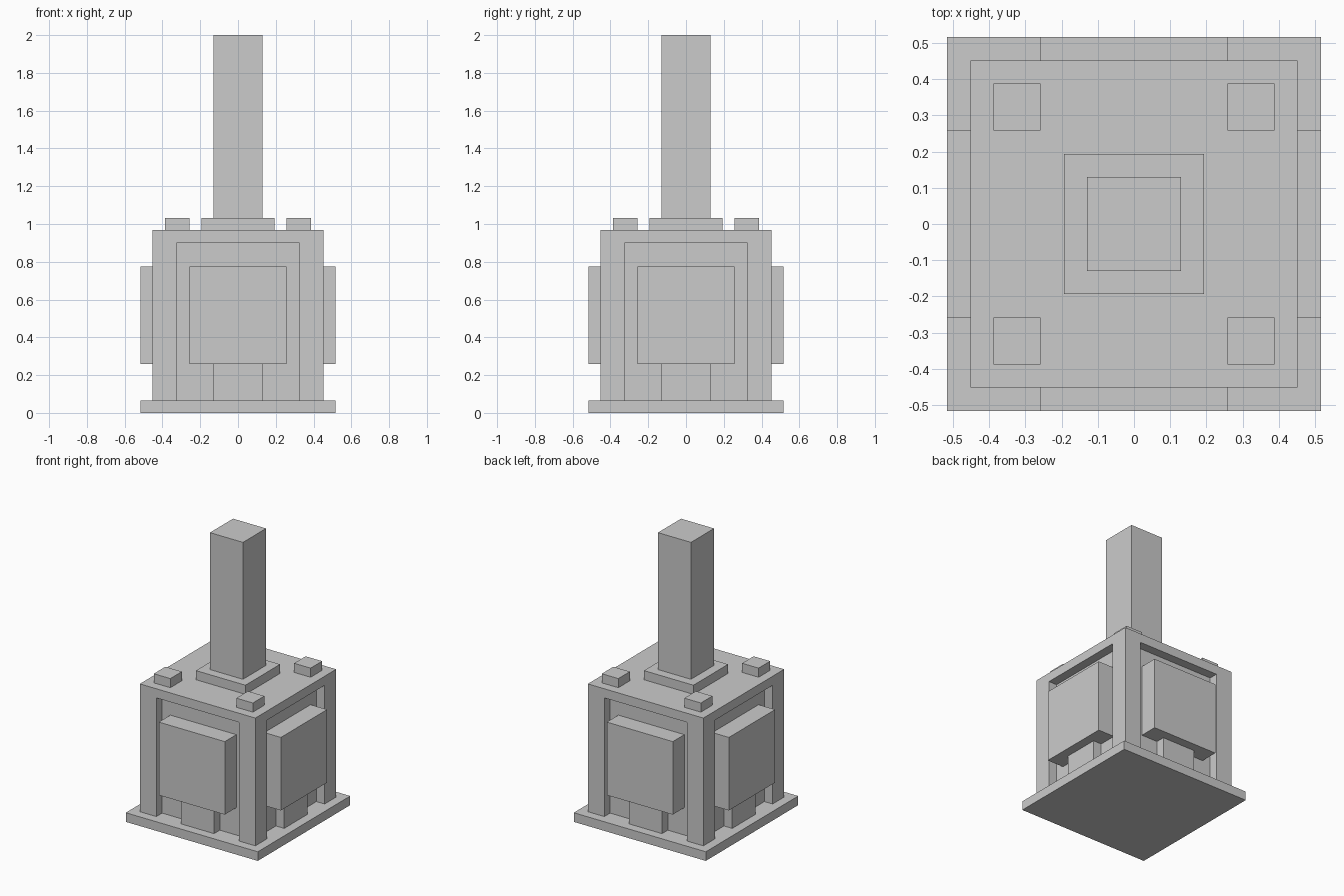
import bpy
import bmesh
from math import pi
from mathutils import Matrix, Vector

if "Cube" in bpy.data.objects:
    bpy.data.objects.remove(bpy.data.objects["Cube"])

U = 2 / 31  # one grid step of the blocky design


def block(name, lo, hi, turns=1):
    """Box from corner lo to corner hi (grid steps), repeated around z in quarter turns."""
    lo, hi = Vector(lo) * U, Vector(hi) * U
    for i in range(turns):
        bm = bmesh.new()
        bmesh.ops.create_cube(bm, size=1)
        size = hi - lo
        mat = Matrix.Rotation(i * pi / 2, 4, 'Z') @ Matrix.Translation((lo + hi) / 2)
        bm.transform(mat @ Matrix.Diagonal((*size, 1)))
        mesh = bpy.data.meshes.new(name)
        bm.to_mesh(mesh)
        bm.free()
        obj = bpy.data.objects.new(name if turns == 1 else f"{name}_{i + 1}", mesh)
        bpy.context.collection.objects.link(obj)


# Base, recessed core and roof slab
block("base_plate", (-8, -8, 0), (8, 8, 1))
block("core", (-6, -6, 1), (6, 6, 14))
block("roof_slab", (-7, -7, 14), (7, 7, 15))

# Corner posts, and a raised panel on a short support on each side
block("corner_post", (5, -7, 1), (7, -5, 14), 4)
block("side_panel", (-4, -8, 4), (4, -6, 12), 4)
block("panel_support", (-2, -7, 1), (2, -6, 4), 4)

# Roof studs, collar and tall column
block("roof_stud", (4, -6, 15), (6, -4, 16), 4)
block("column_collar", (-3, -3, 15), (3, 3, 16))
block("column", (-2, -2, 16), (2, 2, 31))
